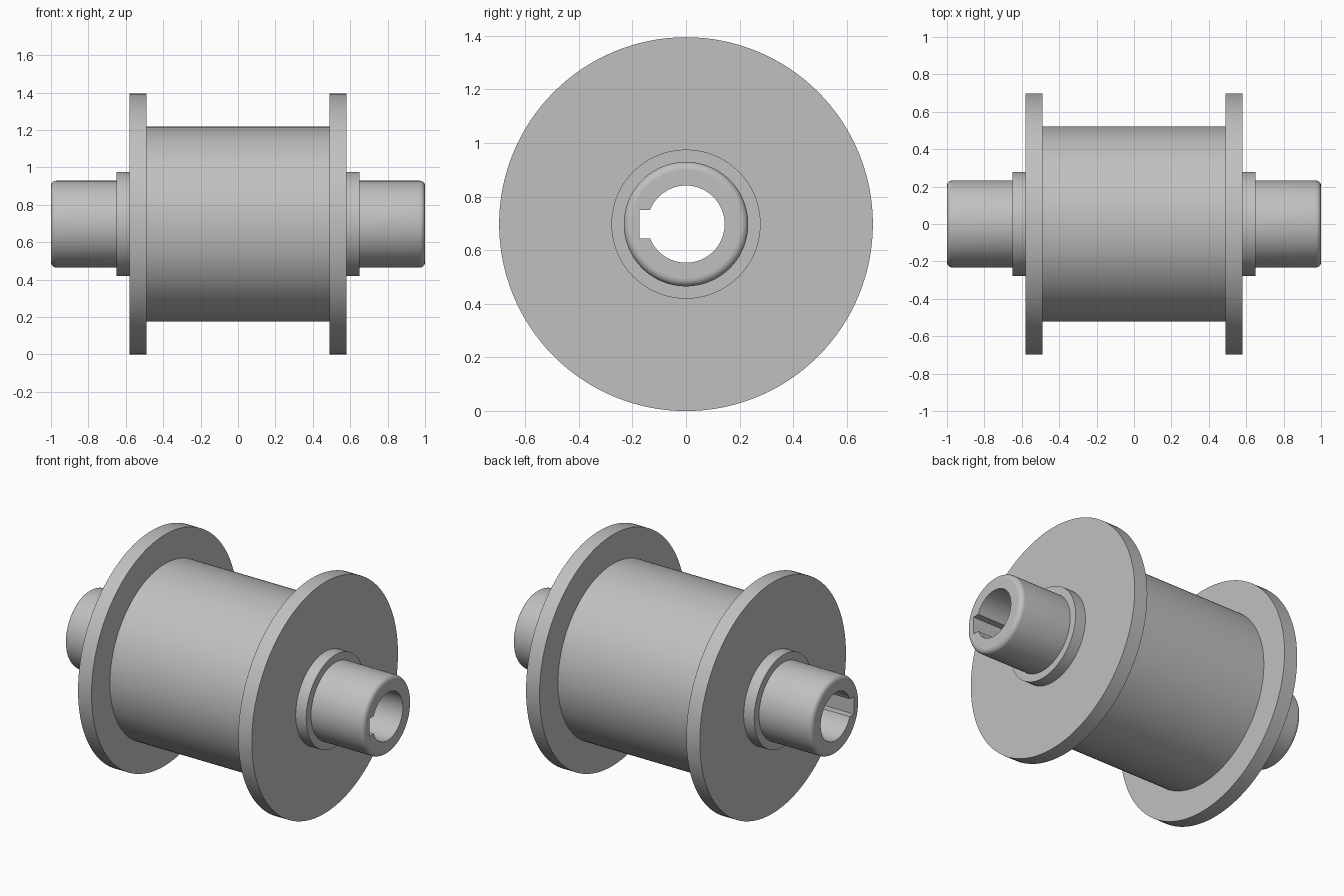
import bpy, bmesh, math
from mathutils import Matrix

AXIS_Z = 0.697
SEGMENTS = 128

if "Cube" in bpy.data.objects:
    bpy.data.objects.remove(bpy.data.objects["Cube"], do_unlink=True)

steel = bpy.data.materials.new("plain grey steel")
steel.use_nodes = True
grey = (0.53, 0.53, 0.53, 1)
steel.diffuse_color = grey
steel.node_tree.nodes["Principled BSDF"].inputs["Base Color"].default_value = grey


def make_object(name, bm):
    bmesh.ops.recalc_face_normals(bm, faces=bm.faces)
    mesh = bpy.data.meshes.new(name)
    bm.to_mesh(mesh)
    bm.free()
    mesh.materials.append(steel)
    obj = bpy.data.objects.new(name, mesh)
    bpy.context.collection.objects.link(obj)
    obj.location.z = AXIS_Z
    return obj


def turned_solid(name, profile):
    """Revolve (x, radius) points about the x axis and cap both ends."""
    bm = bmesh.new()
    rings = []
    for x, r in profile:
        angles = [math.tau * i / SEGMENTS for i in range(SEGMENTS)]
        rings.append([bm.verts.new((x, r * math.cos(a), r * math.sin(a))) for a in angles])
    for a, b in zip(rings, rings[1:]):
        for i in range(SEGMENTS):
            j = (i + 1) % SEGMENTS
            bm.faces.new((a[i], a[j], b[j], b[i]))
    bm.faces.new(rings[0])
    bm.faces.new(rings[-1])
    return make_object(name, bm)


def keyed_cutter(name, radius, key_depth, key_half, half_length):
    """Round bar with a square key on its -y side."""
    start = math.asin(key_half / radius)
    steps = 72
    outline = [(-key_depth, key_half)]
    for i in range(steps + 1):
        a = math.pi - start - (math.tau - 2 * start) * i / steps
        outline.append((radius * math.cos(a), radius * math.sin(a)))
    outline.append((-key_depth, -key_half))
    bm = bmesh.new()
    face = bm.faces.new([bm.verts.new((-half_length, y, z)) for y, z in outline])
    new = bmesh.ops.extrude_face_region(bm, geom=[face])["geom"]
    moved = [v for v in new if isinstance(v, bmesh.types.BMVert)]
    bmesh.ops.transform(bm, matrix=Matrix.Translation((2 * half_length, 0, 0)), verts=moved)
    return make_object(name, bm)


# Spool profile: drum, flange, collar and shaft with a rounded end
fillet = 0.028
shaft_r = 0.232
half = [(0.49, 0.521), (0.49, AXIS_Z), (0.58, AXIS_Z), (0.58, 0.278),
        (0.65, 0.278), (0.65, shaft_r)]
for i in range(7):
    a = math.pi / 2 * i / 6
    half.append((1 - fillet + fillet * math.sin(a), shaft_r - fillet + fillet * math.cos(a)))
spool = turned_solid("flanged_spool", [(-x, r) for x, r in reversed(half)] + half)

# Keyed bore through the whole shaft
cutter = keyed_cutter("bore_cutter", 0.144, 0.174, 0.053, 1.1)
cutter.hide_render = True
bore = spool.modifiers.new("keyed_bore", "BOOLEAN")
bore.operation = "DIFFERENCE"
bore.solver = "EXACT"
bore.object = cutter
bpy.ops.object.select_all(action="DESELECT")
spool.select_set(True)
bpy.context.view_layer.objects.active = spool
bpy.ops.object.modifier_apply(modifier=bore.name)
bpy.data.objects.remove(cutter, do_unlink=True)

# Smooth turned surfaces, flat end faces
bpy.ops.object.shade_smooth_by_angle(angle=math.radians(30))
for face in spool.data.polygons:
    if abs(face.normal.x) > 0.999:
        face.use_smooth = False
